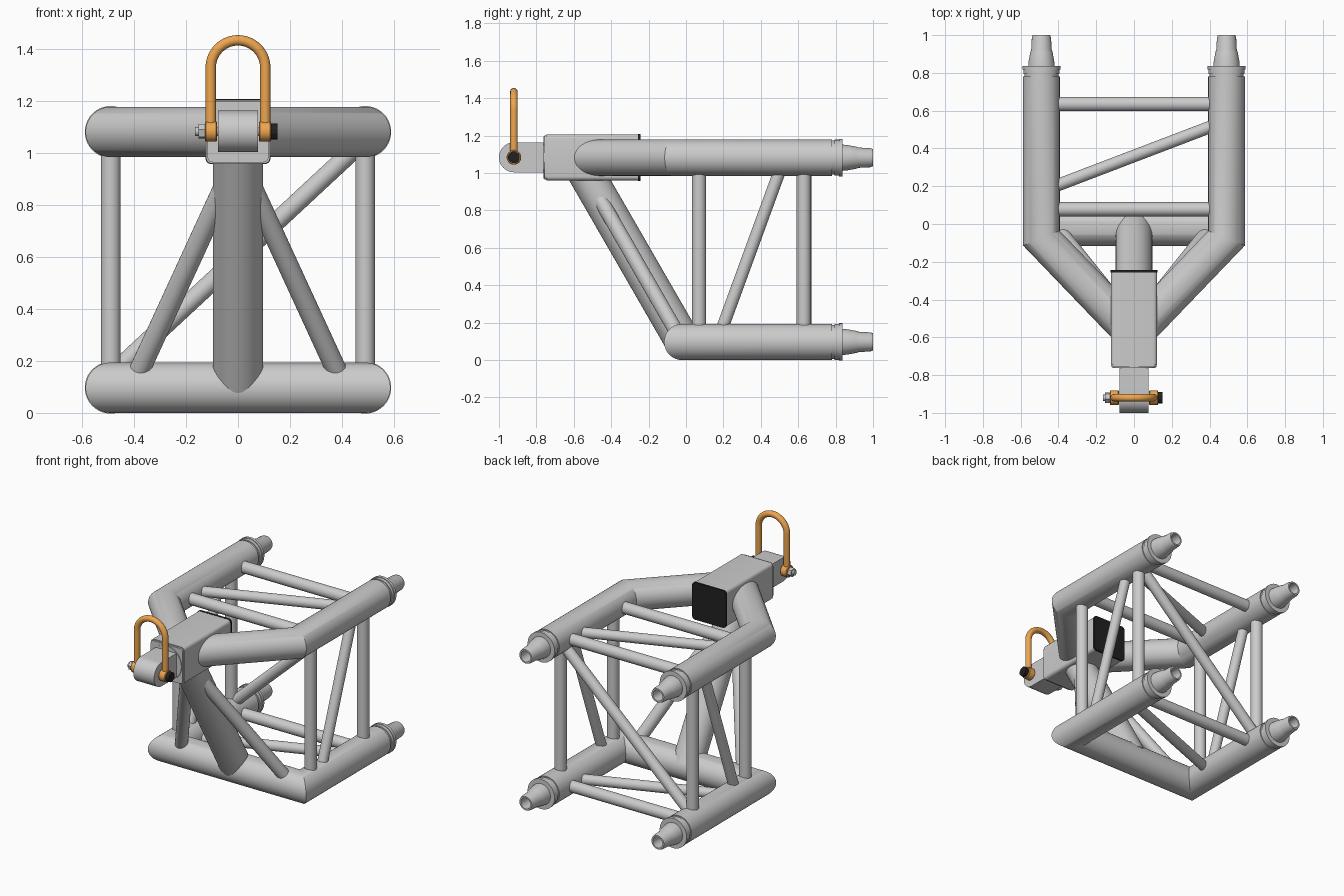
import bpy, bmesh, math
from mathutils import Vector

if "Cube" in bpy.data.objects:
    bpy.data.objects.remove(bpy.data.objects["Cube"])

LOW, HIGH, CX, R = 0.097, 1.082, 0.49, 0.097   # chord heights, half spacing, radius


def material(name, color):
    m = bpy.data.materials.new(name)
    m.diffuse_color = color
    m.use_nodes = True
    m.node_tree.nodes["Principled BSDF"].inputs["Base Color"].default_value = m.diffuse_color
    return m


orange = material("orange_paint", (0.85, 0.38, 0.08, 1))
black = material("black_rubber", (0.015, 0.015, 0.015, 1))


def finish(name, bm, mat=None):
    bmesh.ops.recalc_face_normals(bm, faces=bm.faces)
    me = bpy.data.meshes.new(name)
    bm.to_mesh(me)
    bm.free()
    ob = bpy.data.objects.new(name, me)
    bpy.context.collection.objects.link(ob)
    if mat:
        me.materials.append(mat)
    return ob


def loft(name, rings, mat=None):
    bm = bmesh.new()
    vr = [[bm.verts.new(p) for p in ring] for ring in rings]
    n = len(vr[0])
    for a, b in zip(vr, vr[1:]):
        for i in range(n):
            j = (i + 1) % n
            bm.faces.new((a[i], a[j], b[j], b[i]))
    bm.faces.new(vr[0])
    bm.faces.new(vr[-1])
    return finish(name, bm, mat)


def circle(center, axis, r, n):
    u = axis.orthogonal().normalized()
    v = axis.cross(u)
    return [center + r * (math.cos(t) * u + math.sin(t) * v)
            for t in (2 * math.pi * i / n for i in range(n))]


def pipe(name, pts, r, mat=None, n=40):
    """Round tube along a path with true mitred corners."""
    pts = [Vector(p) for p in pts]
    dirs = [(b - a).normalized() for a, b in zip(pts, pts[1:])]
    rings = [circle(pts[0], dirs[0], r, n)]
    for i, d in enumerate(dirs):
        nxt = dirs[i + 1] if i + 1 < len(dirs) else d
        plane = (d + nxt).normalized()
        rings.append([p + d * ((pts[i + 1] - p).dot(plane) / d.dot(plane))
                      for p in rings[-1]])
    return loft(name, rings, mat, )


def lathe(name, origin, axis, profile, mat=None, n=40):
    o, a = Vector(origin), Vector(axis)
    return loft(name, [circle(o + a * d, a, r, n) for d, r in profile], mat)


def box(name, lo, hi, bevel, mat=None):
    """Box with rounded edges along y."""
    bm = bmesh.new()
    bmesh.ops.create_cube(bm, size=1)
    for v in bm.verts:
        v.co = [l + (c + 0.5) * (h - l) for l, h, c in zip(lo, hi, v.co)]
    edges = [e for e in bm.edges if abs(e.verts[0].co.y - e.verts[1].co.y) > 1e-6]
    bmesh.ops.bevel(bm, geom=edges, offset=bevel, segments=5, profile=0.5,
                    affect='EDGES')
    return finish(name, bm, mat)


# Main chords: square-cornered lower frame, tapering upper frame
pipe("lower_frame", [(-CX, 0.78, LOW), (-CX, -0.02, LOW), (CX, -0.02, LOW), (CX, 0.78, LOW)], R, n=56)
pipe("upper_frame", [(-CX, 0.78, HIGH), (-CX, -0.075, HIGH), (0, -0.585, HIGH),
                     (CX, -0.075, HIGH), (CX, 0.78, HIGH)], R, n=56)

# Collar and hollow tapered connector on each chord end
connector = [(0.77, 0.091), (0.795, 0.091), (0.795, 0.096), (0.817, 0.096), (0.817, 0.1),
             (0.836, 0.1), (0.836, 0.07), (0.86, 0.068), (0.91, 0.059), (0.925, 0.054),
             (0.985, 0.051), (1.0, 0.046), (1.0, 0.036), (0.9, 0.034)]
for s, side in ((-1, "left"), (1, "right")):
    for z, level in ((LOW, "lower"), (HIGH, "upper")):
        lathe(f"{level}_{side}_connector", (s * CX, 0, z), (0, 1, 0), connector)
    # Side lattice
    for y, end in ((0.07, "front"), (0.63, "back")):
        pipe(f"{end}_{side}_post", [(s * CX, y, LOW), (s * CX, y, HIGH)], 0.038)
    pipe(f"{side}_side_diagonal", [(s * CX, 0.167, LOW), (s * CX, 0.527, HIGH)], 0.033)
    # Slim strut beside the front leg
    pipe(f"{side}_front_strut", [(s * 0.41, -0.02, LOW), (s * 0.045, -0.476, 0.89)], 0.04)

# Cross bars and diagonals between the chords
for z, level in ((LOW, "lower"), (HIGH, "upper")):
    pipe(f"{level}_back_bar", [(-CX, 0.635, z), (CX, 0.635, z)], 0.038)
    pipe(f"{level}_diagonal", [(-CX, 0.173, z), (CX, 0.547, z)], 0.033)
pipe("upper_front_bar", [(-CX, 0.078, HIGH), (CX, 0.078, HIGH)], 0.038)
pipe("back_diagonal", [(-0.54, 0.635, LOW), (0.52, 0.635, HIGH)], 0.036)

# Sloping front leg
pipe("front_leg", [(0, -0.015, LOW), (0, -0.58, HIGH - 0.005)], R, n=56)

# Head block with end cap and swivel disc
box("head_block", (-0.123, -0.745, 0.96), (0.123, -0.255, 1.206), 0.022)
box("block_end_cap", (-0.125, -0.256, 0.958), (0.125, -0.243, 1.208), 0.022, black)
box("block_front_plate", (-0.118, -0.757, 0.965), (0.118, -0.744, 1.201), 0.022)
lathe("swivel_disc", (0, 0, 1.083), (0, 1, 0), [(-0.762, 0.113), (-0.74, 0.113)])

# Tongue: rounded profile extruded across x
PY, PZ = -0.92, 1.084
prof = [(-0.74, PZ + 0.08)]
prof += [(PY - 0.08 * math.sin(t), PZ + 0.08 * math.cos(t))
         for t in (math.pi * i / 20 for i in range(21))]
prof += [(-0.74, PZ - 0.08)]
loft("tongue", [[(x, y, z) for y, z in prof] for x in (-0.077, 0.077)])

# Shackle bow with lugs
bow = [(-0.105, PY, PZ)]
bow += [(-0.105 * math.cos(t), PY, 1.33 + 0.105 * math.sin(t))
        for t in (math.pi * i / 28 for i in range(29))]
bow += [(0.105, PY, PZ)]
pipe("shackle_bow", bow, 0.02, orange, 24)
for s, side in ((-1, "left"), (1, "right")):
    lathe(f"shackle_{side}_lug", (0, PY, PZ), (s, 0, 0),
          [(0.08, 0.035), (0.084, 0.039), (0.124, 0.039), (0.128, 0.035)], orange)

# Shackle bolt, nut and head
pipe("shackle_bolt", [(-0.165, PY, PZ), (0.13, PY, PZ)], 0.017)
lathe("shackle_nut", (0, PY, PZ), (-1, 0, 0), [(0.126, 0.029), (0.153, 0.029)], None, 6)
lathe("shackle_bolt_head", (0, PY, PZ), (1, 0, 0), [(0.126, 0.032), (0.152, 0.032)], black, 12)

# Smooth shading with sharp mitres and rims
for ob in bpy.data.objects:
    ob.select_set(True)
bpy.context.view_layer.objects.active = bpy.data.objects["head_block"]
bpy.ops.object.shade_smooth_by_angle(angle=math.radians(28))
